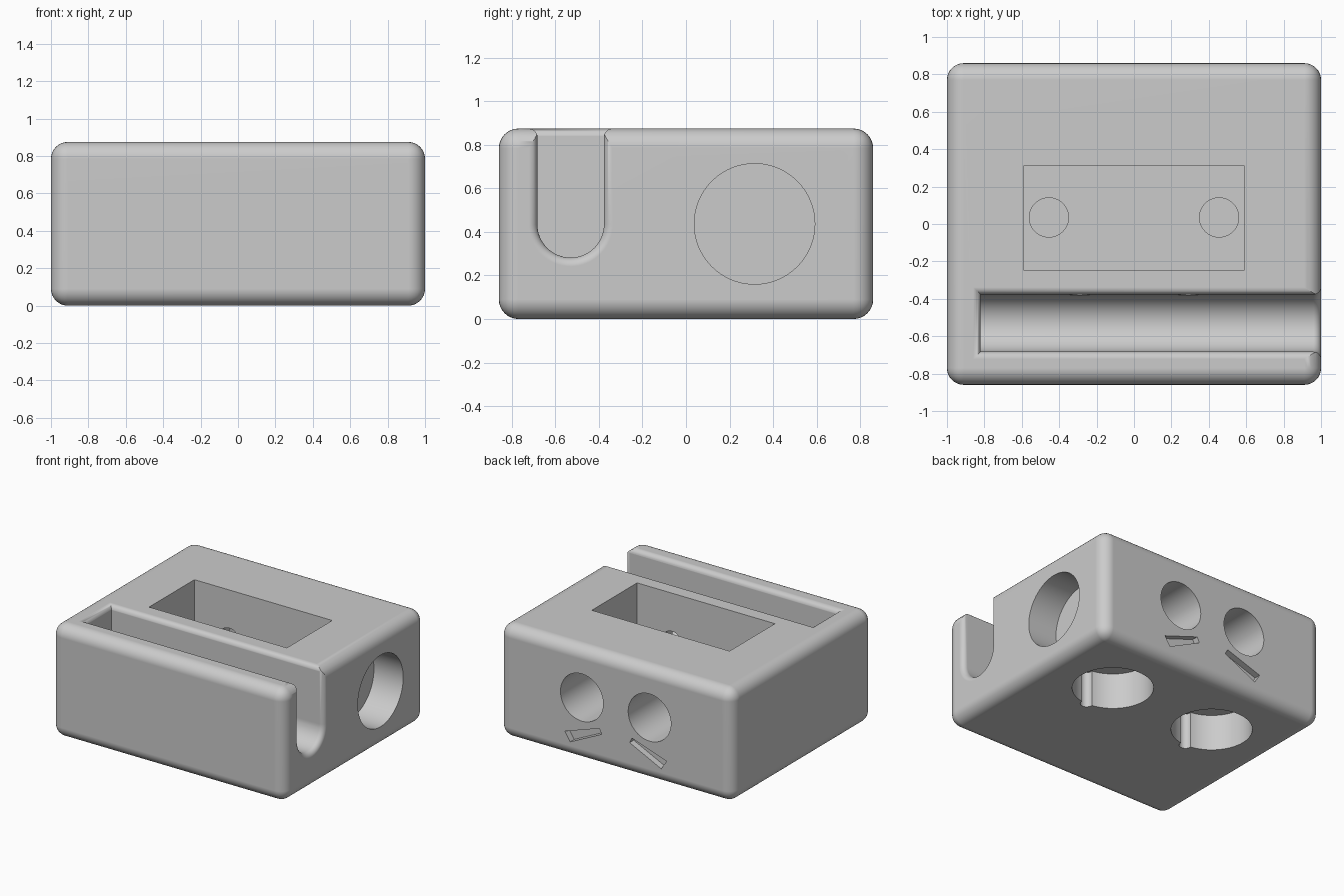
import bpy
import bmesh
from math import sin, cos, pi, sqrt
from mathutils import Vector

old = bpy.data.objects.get("Cube")
if old:
    bpy.data.objects.remove(old)

grey = bpy.data.materials.new("plain_grey")
grey.use_nodes = True
grey.diffuse_color = (0.6, 0.6, 0.6, 1)
grey.node_tree.nodes["Principled BSDF"].inputs["Base Color"].default_value = (0.6, 0.6, 0.6, 1)

HALF_X, HALF_Y, HEIGHT = 1.0, 0.86, 0.875
ROUND, FILLET = 0.09, 0.04
SLOT_Y, SLOT_Z, SLOT_R, SLOT_END = -0.53, 0.435, 0.153, -0.82


def loft(name, rings):
    """Closed solid skinned through rings of equal point count."""
    bm = bmesh.new()
    loops = [[bm.verts.new(p) for p in ring] for ring in rings]
    n = len(loops[0])
    for a, b in zip(loops, loops[1:]):
        for i in range(n):
            j = (i + 1) % n
            bm.faces.new((a[i], a[j], b[j], b[i]))
    bm.faces.new(loops[0][::-1])
    bm.faces.new(loops[-1])
    bmesh.ops.recalc_face_normals(bm, faces=bm.faces)
    mesh = bpy.data.meshes.new(name)
    bm.to_mesh(mesh)
    bm.free()
    mesh.materials.append(grey)
    ob = bpy.data.objects.new(name, mesh)
    bpy.context.collection.objects.link(ob)
    return ob


def rect(x0, x1, y0, y1, z):
    return [(x0, y0, z), (x1, y0, z), (x1, y1, z), (x0, y1, z)]


def cylinder(name, start, end, radius, n=64):
    a, b = Vector(start), Vector(end)
    axis = (b - a).normalized()
    side = axis.orthogonal().normalized()
    up = axis.cross(side)
    ring = [radius * (side * cos(2 * pi * i / n) + up * sin(2 * pi * i / n)) for i in range(n)]
    return loft(name, [[a + p for p in ring], [b + p for p in ring]])


def flare(depth):
    """Fillet widening at a given depth below the surface."""
    return FILLET - sqrt(max(0, FILLET ** 2 - (FILLET - depth) ** 2))


def apply(ob, mod):
    bpy.context.view_layer.objects.active = ob
    bpy.ops.object.modifier_apply(modifier=mod.name)


# Rounded block
block = loft("holder_block", [rect(-HALF_X, HALF_X, -HALF_Y, HALF_Y, z) for z in (0, HEIGHT)])
mod = block.modifiers.new("rounding", "BEVEL")
mod.width, mod.segments = ROUND, 8
apply(block, mod)

cutters = []
depths = [FILLET * (1 - cos(pi / 2 * (1 - i / 6))) for i in range(7)][::-1]


# Side slot: U profile run along x, widening at the open end
def slot_ring(x, extra):
    r = SLOT_R + extra
    arc = [(x, SLOT_Y - r * cos(pi * i / 32), SLOT_Z - r * sin(pi * i / 32)) for i in range(33)]
    return [(x, SLOT_Y - r, 1.0)] + arc + [(x, SLOT_Y + r, 1.0)]


rings = [slot_ring(SLOT_END, 0)]
rings += [slot_ring(HALF_X - d, flare(d)) for d in sorted(depths, reverse=True)]
rings.append(slot_ring(HALF_X + 0.1, FILLET))
cutters.append(loft("slot_cutter", rings))


# Slot top lip: rectangles widening towards the top
def lip_ring(z, extra):
    w = SLOT_R - 0.0007 + extra
    return rect(SLOT_END + 0.0007 - extra, HALF_X + 0.2, SLOT_Y - w, SLOT_Y + w, z)


rings = [lip_ring(HEIGHT - 0.08, 0)]
rings += [lip_ring(HEIGHT - d, flare(d)) for d in sorted(depths, reverse=True)]
rings.append(lip_ring(HEIGHT + 0.1, FILLET))
cutters.append(loft("slot_lip_cutter", rings))

# Rectangular top pocket and the round recess in the right side
cutters.append(loft("pocket_cutter", [rect(-0.59, 0.59, -0.245, 0.31, z) for z in (0.38, 1.0)]))
cutters.append(cylinder("side_recess_cutter", (0.75, 0.315, 0.437), (1.2, 0.315, 0.437), 0.277))

for s in (-1, 1):
    # Pocket floor recess, bottom recess and its release groove
    x = 0.455 * s
    cutters.append(cylinder("floor_recess_cutter", (x, 0.035, 0.32), (x, 0.035, 0.6), 0.105, 48))
    cutters.append(cylinder("bottom_recess_cutter", (x, 0.31, -0.2), (x, 0.31, 0.28), 0.287))
    cutters.append(cylinder("groove_cutter", (x, 0.022, -0.2), (x, 0.022, 0.279), 0.045, 24))

    # Back bore with a narrow hole through to the slot
    x = 0.29 * s
    cutters.append(cylinder("back_bore_cutter", (x, 0.44, 0.49), (x, 1.2, 0.49), 0.183))
    cutters.append(cylinder("narrow_hole_cutter", (x, -0.5, 0.49), (x, 0.6, 0.49), 0.09, 32))

    # Slanted wedge recess below each bore
    wedge = [(0.14, 0.29), (0.12, 0.25), (0.39, 0.12), (0.435, 0.19)]
    cutters.append(loft("wedge_cutter", [[(s * px, y, pz) for px, pz in wedge] for y in (0.81, 1.0)]))

for cutter in cutters:
    cutter.hide_render = True
    mod = block.modifiers.new("cut", "BOOLEAN")
    mod.operation, mod.solver, mod.object = "DIFFERENCE", "EXACT", cutter
    apply(block, mod)
    bpy.data.objects.remove(cutter)

# Smooth curves with crisp edges
bpy.ops.object.select_all(action="DESELECT")
block.select_set(True)
bpy.context.view_layer.objects.active = block
bpy.ops.object.shade_smooth_by_angle(angle=0.6)
mod = block.modifiers.new("clean_shading", "WEIGHTED_NORMAL")
mod.keep_sharp = True
